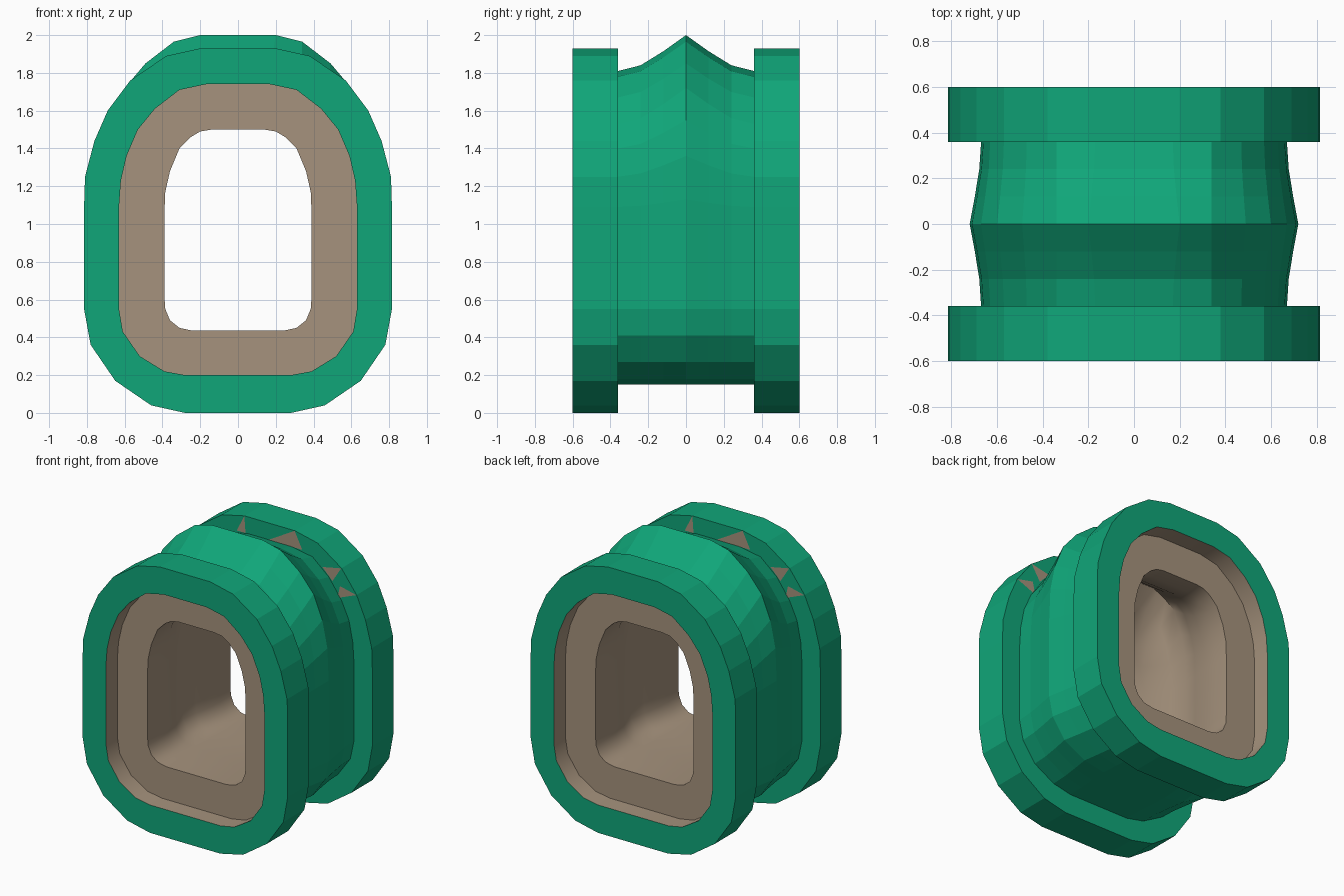
import bpy

old = bpy.data.objects.get("Cube")
if old:
    bpy.data.objects.remove(old, do_unlink=True)


def make_material(name, rgb):
    mat = bpy.data.materials.new(name)
    mat.use_nodes = True
    colour = (*rgb, 1.0)
    mat.diffuse_color = colour
    bsdf = next(n for n in mat.node_tree.nodes if n.type == 'BSDF_PRINCIPLED')
    bsdf.inputs["Base Color"].default_value = colour
    return mat


green = make_material("green", (0.005, 0.38, 0.19))
tan = make_material("tan", (0.38, 0.29, 0.205))

# Half cross-sections (x, z), running from bottom to top
flange = [(.28, 0), (.46, .04), (.65, .17), (.78, .36), (.815, .55), (.815, 1.09),
          (.81, 1.25), (.76, 1.44), (.69, 1.6), (.57, 1.76), (.38, 1.89), (.2, 1.93)]
recess = [(.28, .2), (.39, .22), (.52, .3), (.61, .43), (.63, .55), (.63, 1.09),
          (.62, 1.23), (.59, 1.36), (.53, 1.5), (.44, 1.61), (.31, 1.71), (.17, 1.74)]
waist = [(.24, .15), (.38, .18), (.54, .27), (.64, .41), (.67, .55), (.67, 1.09),
         (.66, 1.25), (.63, 1.4), (.57, 1.53), (.47, 1.67), (.34, 1.78), (.17, 1.81)]
ridge = [(.26, .15), (.42, .18), (.59, .27), (.69, .41), (.72, .55), (.72, 1.13),
         (.71, 1.36), (.67, 1.55), (.6, 1.72), (.49, 1.85), (.34, 1.965), (.2, 2)]
hole = [(.24, .435), (.31, .45), (.36, .49), (.385, .55), (.39, .62), (.39, 1.05),
        (.385, 1.17), (.36, 1.28), (.31, 1.4), (.25, 1.46), (.2, 1.49), (.14, 1.5)]

# Bulge amount by depth, from the flange inwards to the middle ridge and out again
half_bulge = [(-.36, 0), (-.24, .16), (-.12, .55)]
bulge = half_bulge + [(0, 1)] + [(-y, t) for y, t in reversed(half_bulge)]


def swell(section, amount):
    """Move a section outwards by the difference between ridge and waist."""
    return [(x + (rx - wx) * amount, z + (rz - wz) * amount)
            for (x, z), (rx, rz), (wx, wz) in zip(section, ridge, waist)]


def make_object(name, verts, faces, mat):
    mesh = bpy.data.meshes.new(name)
    mesh.from_pydata(verts, [], faces)
    mesh.materials.append(mat)
    obj = bpy.data.objects.new(name, mesh)
    bpy.context.collection.objects.link(obj)
    return obj


def loft(name, rings, mat, inward=False):
    """Skin mirrored sections placed along y."""
    verts, faces = [], []
    for y, section in rings:
        full = section + [(-x, z) for x, z in reversed(section)]
        verts += [(x, y, z) for x, z in full]
    count = len(rings[0][1]) * 2
    for i in range(len(rings) - 1):
        for j in range(count):
            k = (j + 1) % count
            a, b = i * count, (i + 1) * count
            quad = (a + j, b + j, b + k, a + k)
            faces.append(quad[::-1] if inward else quad)
    return make_object(name, verts, faces, mat)


# Outer shell: two flanges with the ridged body between them
END, STEP, SEAT = .6, .36, .47
body = [(y, swell(waist, t)) for y, t in bulge]
loft("outer_shell",
     [(-END, recess), (-END, flange), (-STEP, flange)] + body +
     [(STEP, flange), (END, flange), (END, recess)], green)

# Inner liner: recessed seats at both ends and a smooth swelling tunnel
tunnel = [(y, swell(hole, t)) for y, t in bulge]
liner = loft("inner_liner",
             [(-END, recess), (-SEAT, recess), (-SEAT, hole)] + tunnel +
             [(SEAT, hole), (SEAT, recess), (END, recess)], tan, inward=True)
bpy.ops.object.select_all(action='DESELECT')
liner.select_set(True)
bpy.context.view_layer.objects.active = liner
bpy.ops.object.shade_smooth_by_angle(angle=.7)

# Small tan patches on the inner faces of the flanges
side_patches = [[(.42, 1.73), (.57, 1.76), (.5, 1.65)],
                [(.56, 1.63), (.69, 1.6), (.54, 1.54)]]
patches = [[(-.26, 1.81), (-.2, 1.93), (-.19, 1.81)],
           [(-.01, 1.81), (.2, 1.93), (.26, 1.81)]] + side_patches
patches += [[(-x, z) for x, z in reversed(p)] for p in side_patches]
for name, turn in (("back_flange_patches", 1), ("front_flange_patches", -1)):
    verts = [(x * turn, (STEP - .003) * turn, z) for p in patches for x, z in p]
    faces = [(i + 2, i + 1, i) for i in range(0, len(verts), 3)]
    make_object(name, verts, faces, tan)
